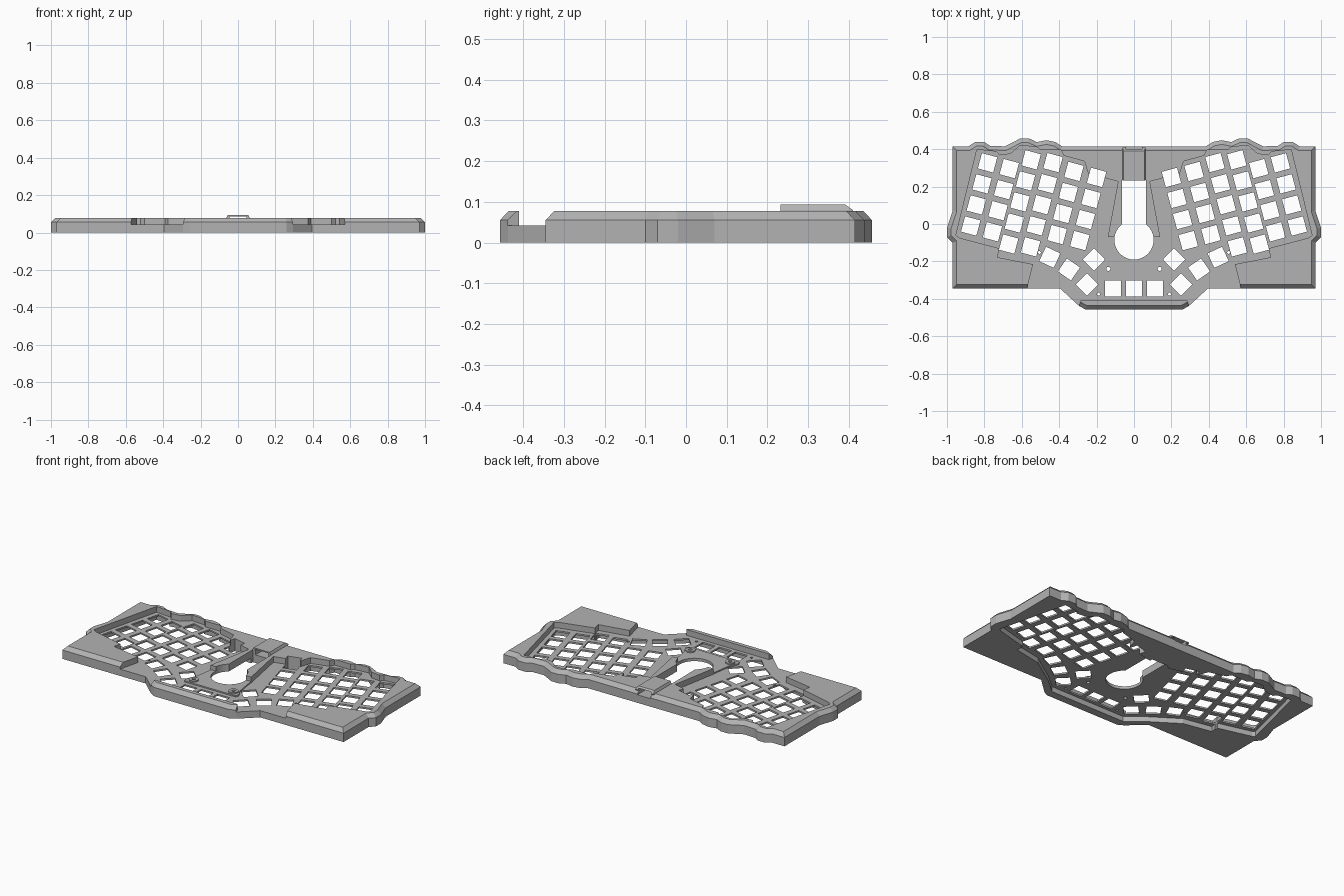
import bpy, bmesh, math
from mathutils import Vector, Matrix

if "Cube" in bpy.data.objects:
    bpy.data.objects.remove(bpy.data.objects["Cube"], do_unlink=True)

GREY = bpy.data.materials.new("light_grey")
GREY.use_nodes = True
GREY.diffuse_color = (0.45, 0.45, 0.45, 1)
GREY.node_tree.nodes["Principled BSDF"].inputs["Base Color"].default_value = (0.45, 0.45, 0.45, 1)


def mirrored(half):
    """Close a +x half outline with its mirror image."""
    return half + [(-x, y) for x, y in reversed(half) if x > 0]


def shrink(points, d):
    """Offset a closed outline inwards with mitred corners."""
    pts = [Vector(p) for p in points]
    area = sum(a.x * b.y - b.x * a.y for a, b in zip(pts, pts[1:] + pts[:1]))
    s = 1 if area > 0 else -1
    out = []
    for i, p in enumerate(pts):
        a = (p - pts[i - 1]).normalized()
        b = (pts[(i + 1) % len(pts)] - p).normalized()
        na, nb = Vector((-a.y, a.x)) * s, Vector((-b.y, b.x)) * s
        out.append(tuple(p + (na + nb) * d / (1 + na.dot(nb))))
    return out


def loft(bm, rings):
    """Skin a solid through equal outlines given as (points, z)."""
    loops = [[bm.verts.new((x, y, z)) for x, y in pts] for pts, z in rings]
    for low, high in zip(loops, loops[1:]):
        n = len(low)
        for i in range(n):
            j = (i + 1) % n
            bm.faces.new((low[i], low[j], high[j], high[i]))
    bm.faces.new(loops[0][::-1])
    bm.faces.new(loops[-1])


def finish(bm, name, helper=False):
    bmesh.ops.recalc_face_normals(bm, faces=bm.faces)
    mesh = bpy.data.meshes.new(name)
    bm.to_mesh(mesh)
    bm.free()
    obj = bpy.data.objects.new(name, mesh)
    bpy.context.collection.objects.link(obj)
    mesh.materials.append(GREY)
    if helper:
        obj.hide_render = True
        obj.hide_viewport = True
        obj.display_type = 'WIRE'
    return obj


def solid(name, rings, helper=False):
    bm = bmesh.new()
    loft(bm, rings)
    return finish(bm, name, helper)


def cut(obj, cutter):
    mod = obj.modifiers.new(cutter.name, 'BOOLEAN')
    mod.operation = 'DIFFERENCE'
    mod.solver = 'EXACT'
    mod.object = cutter


def circle(cx, cy, r, n=24):
    return [(cx + r * math.cos(2 * math.pi * i / n), cy + r * math.sin(2 * math.pi * i / n))
            for i in range(n)]


# Case body with a chamfered top rim
outline = mirrored([
    (0, .415), (.385, .415), (.42, .438), (.47, .448), (.52, .438), (.56, .457), (.61, .457),
    (.65, .435), (.69, .415), (.77, .418), (.80, .438), (.85, .438), (.885, .415), (.97, .415),
    (.97, .07), (1, -.02), (1, -.07), (.97, -.1), (.97, -.345), (.395, -.345),
    (.295, -.437), (.26, -.457), (0, -.457)])
case = solid("case_body", [(outline, 0), (outline, .055), (shrink(outline, .022), .078)])

# Key well, open at the front corners and closed by a front lip
well_back = [(.085, .227), (.245, .27), (.265, .335), (.375, .365), (.39, .395), (.50, .395),
             (.52, .412), (.61, .42), (.66, .375), (.72, .367), (.735, .387), (.84, .398),
             (.952, -.06), (.93, -.075), (.72, -.13), (.73, -.178), (.54, -.215)]
well = mirrored([(0, -.07), (.14, -.07)] + well_back +
                [(.572, -.345), (.60, -.5), (.31, -.5), (.285, -.41), (0, -.41)])
cut(case, solid("key_well_cutter", [(well, .042), (well, .2)], True))

# Hollow underside
cavity = mirrored([(0, .227)] + well_back + [(.36, -.335), (.265, -.415), (0, -.415)])
cavity = shrink(cavity, .008)
cut(case, solid("underside_cutter", [(cavity, -.1), (cavity, .032)], True))

# Key openings: six staggered columns plus the thumb arcs
columns = [(.783, .327, 4), (.667, .296, 4), (.55, .343, 5), (.433, .328, 5),
           (.321, .281, 4), (.2, .249, 4)]
keys = [(x + .03 * r, y - .1126 * r, 15) for x, y, count in columns for r in range(count)]
keys += [(.45, -.178, 25), (.348, -.243, 35), (.251, -.324, 45),
         (.214, -.19, 45), (.112, -.345, 0)]
keys += [(-x, y, -a) for x, y, a in keys] + [(0, -.345, 0)]
bm = bmesh.new()
for x, y, angle in keys:
    place = Matrix.Translation((x, y, .05)) @ Matrix.Rotation(math.radians(angle), 4, 'Z')
    bmesh.ops.create_cube(bm, size=1, matrix=place @ Matrix.Diagonal((.085, .085, .3, 1)))
for side in (-1, 1):
    for x, y in ((.19, -.375), (.506, -.152)):
        loft(bm, [(circle(side * x, y, .008, 10), -.1), (circle(side * x, y, .008, 10), .2)])
cut(case, finish(bm, "key_opening_cutter", True))

# Ball opening with the slot running back from it
R, CY, HALF = .105, -.085, .063
start = math.asin(HALF / R)
arc = [(R * math.sin(start + (math.pi - start) * i / 16),
        CY + R * math.cos(start + (math.pi - start) * i / 16)) for i in range(16)]
keyhole = mirrored([(0, .236), (HALF, .236)] + arc + [(0, CY - R)])
ball_cutter = solid("ball_opening_cutter", [(keyhole, -.1), (keyhole, .3)], True)
cut(case, ball_cutter)

# Cable tunnel along the back centre
tunnel = [(-.045, .2), (.045, .2), (.045, .6), (-.045, .6)]
tunnel_cutter = solid("cable_tunnel_cutter", [(tunnel, .05), (tunnel, .086)], True)
cut(case, tunnel_cutter)
low = [(-.062, .232), (.062, .232), (.062, .41), (-.062, .41)]
high = [(-.055, .232), (.055, .232), (.055, .39), (-.055, .39)]
cover = solid("tunnel_cover", [(low, .074), (low, .08), (high, .094)])
cut(cover, tunnel_cutter)

# Ball support plate and its two screw bosses
support = mirrored([(0, -.065), (.138, -.065), (.15, -.15), (.16, -.21), (.185, -.255),
                    (.175, -.276), (0, -.276)])
plate = solid("ball_support", [(support, .038), (support, .05)])
cut(plate, ball_cutter)
for side, label in ((1, "left"), (-1, "right")):
    boss = solid(label + "_screw_boss", [(circle(side * .137, -.24, .028), .04),
                                         (circle(side * .137, -.24, .028), .058)])
    bore = circle(side * .137, -.24, .011, 12)
    hole = solid(label + "_screw_cutter", [(bore, -.1), (bore, .2)], True)
    for part in (boss, plate, case):
        cut(part, hole)
